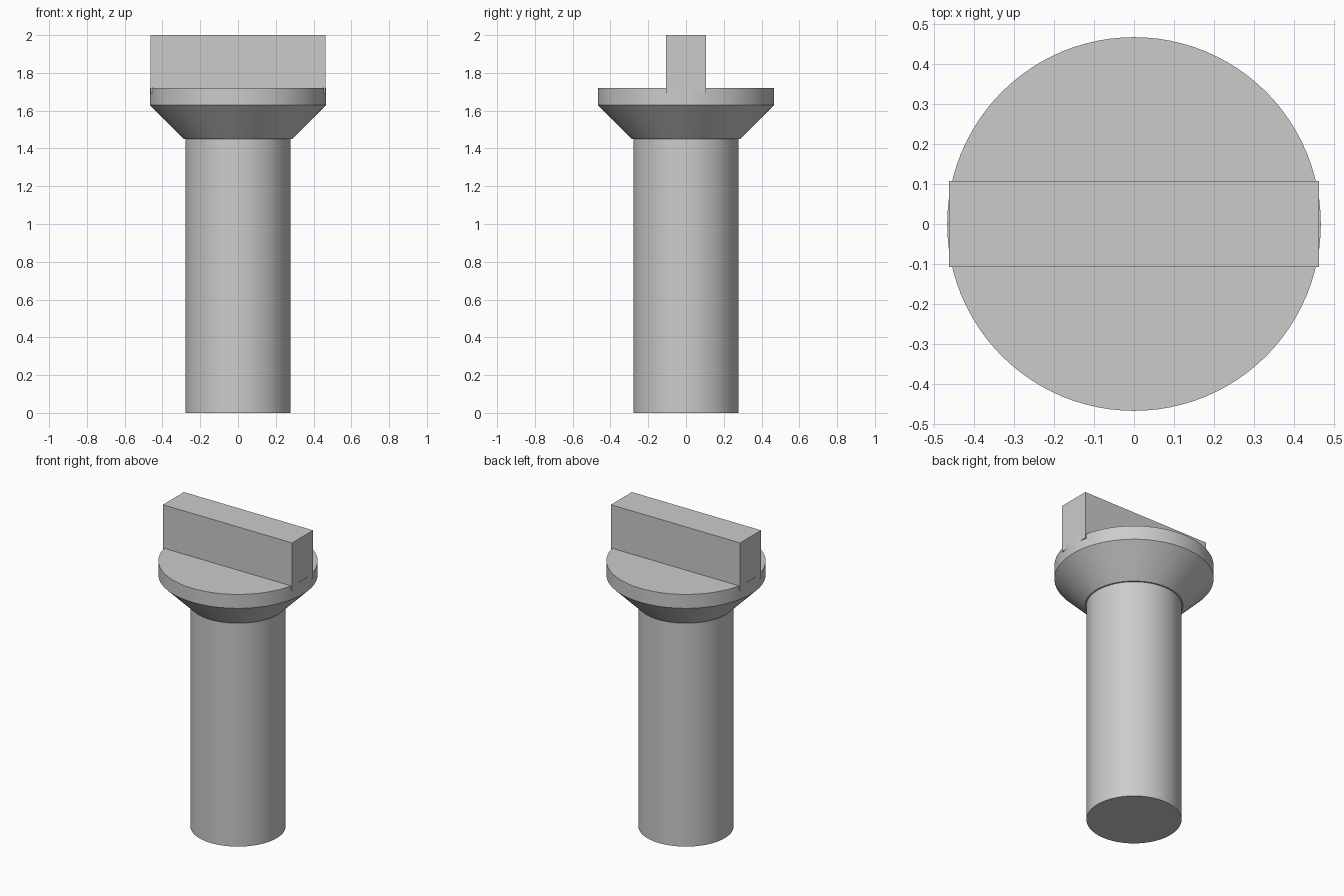
import bpy
import bmesh
import math

cube = bpy.data.objects.get("Cube")
if cube:
    bpy.data.objects.remove(cube, do_unlink=True)

grey = bpy.data.materials.new("plain grey")
grey.use_nodes = True
colour = (0.6, 0.6, 0.6, 1)
grey.diffuse_color = colour
grey.node_tree.nodes["Principled BSDF"].inputs["Base Color"].default_value = colour


def finish(name, bm):
    bmesh.ops.recalc_face_normals(bm, faces=bm.faces)
    mesh = bpy.data.meshes.new(name)
    bm.to_mesh(mesh)
    bm.free()
    mesh.materials.append(grey)
    obj = bpy.data.objects.new(name, mesh)
    bpy.context.collection.objects.link(obj)
    return obj


def turned(name, profile, sides=96):
    """Closed solid of revolution from (radius, height) pairs."""
    bm = bmesh.new()
    rings = []
    for r, z in profile:
        angles = [math.tau * i / sides for i in range(sides)]
        rings.append([bm.verts.new((r * math.cos(a), r * math.sin(a), z)) for a in angles])
    for low, high in zip(rings, rings[1:]):
        for i in range(sides):
            j = (i + 1) % sides
            bm.faces.new((low[i], low[j], high[j], high[i]))
    bm.faces.new(rings[0])
    bm.faces.new(rings[-1])
    obj = finish(name, bm)
    bpy.ops.object.select_all(action="DESELECT")
    obj.select_set(True)
    bpy.context.view_layer.objects.active = obj
    bpy.ops.object.shade_smooth_by_angle(angle=math.radians(30))


# Round shaft, and flared collar with a straight rim
turned("shaft", [(0.279, 0), (0.279, 1.46)])
turned("collar", [(0.288, 1.45), (0.467, 1.63), (0.467, 1.72)])

# Flat grip bar, sunk slightly into the collar
bm = bmesh.new()
bmesh.ops.create_cube(bm, size=1)
bottom, top = 1.69, 2.0
bmesh.ops.scale(bm, vec=(0.925, 0.214, top - bottom), verts=bm.verts)
bmesh.ops.translate(bm, vec=(0, 0, (top + bottom) / 2), verts=bm.verts)
finish("grip_bar", bm)
